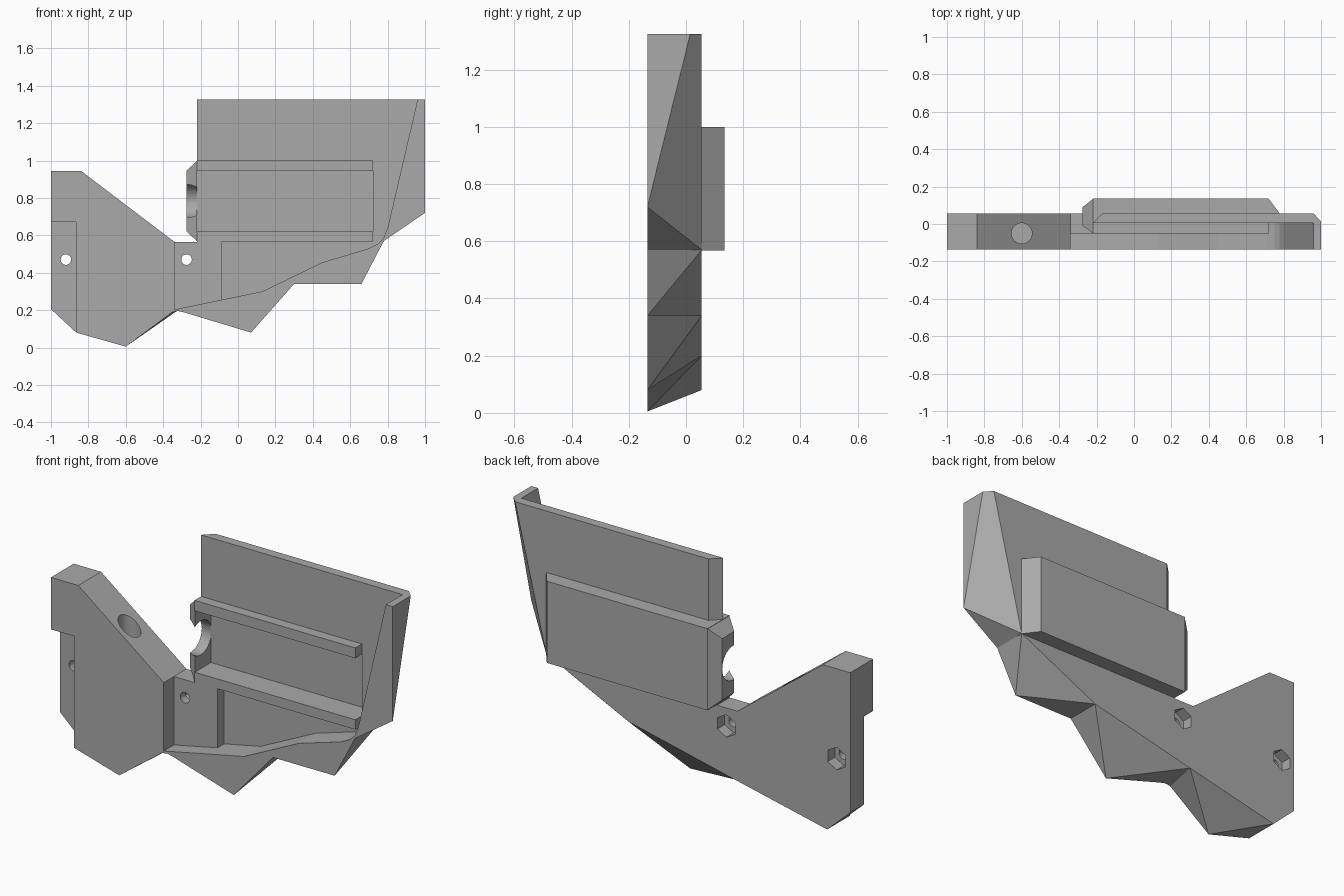
import bpy, bmesh, math
from mathutils import Vector

if "Cube" in bpy.data.objects:
    bpy.data.objects.remove(bpy.data.objects["Cube"], do_unlink=True)

grey = bpy.data.materials.new("plain_grey")
grey.use_nodes = True
grey.diffuse_color = (0.4, 0.4, 0.4, 1)
grey.node_tree.nodes["Principled BSDF"].inputs["Base Color"].default_value = grey.diffuse_color

FRONT, BACK = -0.135, 0.055   # depth of the main body
PLATE, STEP = 0.005, -0.05    # front of the thin plate and of the half-depth step


def finish(name, bm):
    bmesh.ops.recalc_face_normals(bm, faces=bm.faces)
    mesh = bpy.data.meshes.new(name)
    bm.to_mesh(mesh)
    bm.free()
    mesh.materials.append(grey)
    obj = bpy.data.objects.new(name, mesh)
    bpy.context.collection.objects.link(obj)
    return obj


def prism(name, points, low, high, axis="Y"):
    """Extrude a 2D outline along Y (points are x, z) or Z (points are x, y)."""
    place = (lambda p, d: (p[0], d, p[1])) if axis == "Y" else (lambda p, d: (p[0], p[1], d))
    bm = bmesh.new()
    a, b = ([bm.verts.new(place(p, d)) for p in points] for d in (low, high))
    bm.faces.new(a)
    bm.faces.new(b)
    for i in range(len(a)):
        j = (i + 1) % len(a)
        bm.faces.new((a[i], a[j], b[j], b[i]))
    return finish(name, bm)


def box(name, x, y, z):
    return prism(name, [(x[0], z[0]), (x[1], z[0]), (x[1], z[1]), (x[0], z[1])], *y)


def ring(cx, cy, radius, sides):
    return [(cx + radius * math.sin(math.tau * i / sides),
             cy + radius * math.cos(math.tau * i / sides)) for i in range(sides)]


def cut(target, cutter, keep=False):
    mod = target.modifiers.new("cut", "BOOLEAN")
    mod.operation, mod.solver, mod.object = "DIFFERENCE", "EXACT", cutter
    with bpy.context.temp_override(object=target, active_object=target):
        bpy.ops.object.modifier_apply(modifier=mod.name)
    if not keep:
        bpy.data.objects.remove(cutter, do_unlink=True)


# Main body: front outline lofted to a simpler back outline (front point, back point)
elbow, knee, heel = (0.78, 0.57), (0.3, 0.34), (-0.865, 0.08)
notch, toe, fang, hip = (-0.32, 0.2), (-0.6, 0.005), (0.07, 0.08), (0.66, 0.34)
same = [(-1, 0.945), (-0.84, 0.945), (-0.34, 0.565), (-0.22, 0.565),
        (-0.22, 1.325), (1, 1.325), (1, 0.72), elbow]
walk = [(p, p) for p in same]
walk += [(hip, elbow), (hip, knee), (knee, knee), (fang, knee), (fang, notch)]
walk += [(p, notch) for p in [(-0.285, 0.187), (-0.32, 0.195), (-0.35, 0.19), toe]]
walk += [(toe, heel), (heel, heel), ((-1, 0.205), (-1, 0.205))]

bm = bmesh.new()
front, back = {}, {}
for f, b in walk:
    if f not in front:
        front[f] = bm.verts.new((f[0], FRONT, f[1]))
    if b not in back:
        back[b] = bm.verts.new((b[0], BACK, b[1]))
bm.faces.new(front.values())
bm.faces.new(back.values())
for (f0, b0), (f1, b1) in zip(walk, walk[1:] + walk[:1]):
    corners = dict.fromkeys((front[f0], front[f1], back[b1], back[b0]))
    bm.faces.new(list(corners))
bmesh.ops.recalc_face_normals(bm, faces=bm.faces)

# Slanted facet on the rear of the left side
p = Vector((1, FRONT, 0.72))
normal = (Vector((0.78, BACK, 0.57)) - p).cross(Vector((1, 0.015, 1.325)) - p)
if normal.x < 0:
    normal.negate()
bmesh.ops.bisect_plane(bm, geom=bm.verts[:] + bm.edges[:] + bm.faces[:], dist=1e-5,
                       plane_co=p, plane_no=normal, clear_outer=True)
bmesh.ops.holes_fill(bm, edges=[e for e in bm.edges if e.is_boundary], sides=0)
body = finish("main_body", bm)

# Front hollow in two depths, following the curved inner wall
wall = [(-0.085, 0.256), (0.13, 0.3), (0.45, 0.455), (0.7, 0.53), (0.75, 0.555),
        (0.778, 0.585), (0.8, 0.64), (0.96, 1.325), (0.978, 1.4)]
cut(body, prism("hollow_cutter", [(-0.34, 0.203)] + wall + [(-0.34, 1.4)], -0.3, STEP))
cut(body, prism("deep_cutter", wall + [(-0.34, 1.4), (-0.34, 0.568), (-0.085, 0.568)],
                -0.3, PLATE))

# Bevelled plate end and recessed tab at the right end
cut(body, prism("bevel_cutter", [(-0.23, -0.005), (-0.16, 0.065), (-0.3, 0.065)],
                0.9, 1.4, "Z"))
cut(body, box("tab_cutter", (-1.1, -0.865), (-0.3, -0.06), (-0.1, 0.67)))

# Screw holes with hexagonal nut pockets, and the round socket in the slope
for x in (-0.92, -0.275):
    cut(body, prism("screw_cutter", ring(x, 0.47, 0.028, 24), -0.3, 0.3))
    cut(body, prism("nut_cutter", ring(x, 0.47, 0.06, 6), -0.005, 0.3))
cut(body, prism("socket_cutter", ring(-0.6, -0.05, 0.055, 32), 0.45, 1.2, "Z"))

# Housing on the back, hollowed together with the plate
housing = prism("rear_housing", [(-0.22, 0.02), (0.78, 0.02), (0.78, BACK),
                                 (0.72, 0.135), (-0.22, 0.135)], 0.568, 1.0, "Z")
chamber = box("chamber_cutter", (-0.221, 0.722), (-0.3, 0.085), (0.62, 0.945))
cut(body, chamber, keep=True)
cut(housing, chamber)

# Rails above and below the chamber
for name, z in (("upper_rail", (0.945, 1.0)), ("lower_rail", (0.568, 0.62))):
    box(name, (-0.22, 0.722), (STEP, 0.03), z)

# Bevelled end cap with a round opening that breaks its front edge
bm = bmesh.new()
loops = []
for x, y0, y1, z0, z1 in ((-0.218, STEP, 0.135, 0.568, 1.0), (-0.275, -0.01, 0.09, 0.62, 0.945)):
    loops.append([bm.verts.new((x, y, z)) for y, z in ((y0, z0), (y1, z0), (y1, z1), (y0, z1))])
    bm.faces.new(loops[-1])
for i in range(4):
    j = (i + 1) % 4
    bm.faces.new((loops[0][i], loops[0][j], loops[1][j], loops[1][i]))
cap = finish("end_cap", bm)
opening = prism("opening_cutter", ring(0, 0, 0.09, 40), -0.1, 0.1, "Z")
opening.rotation_euler = (0, math.pi / 2, 0)
opening.location = (-0.25, 0, 0.783)
bpy.context.view_layer.update()
cut(cap, opening)
